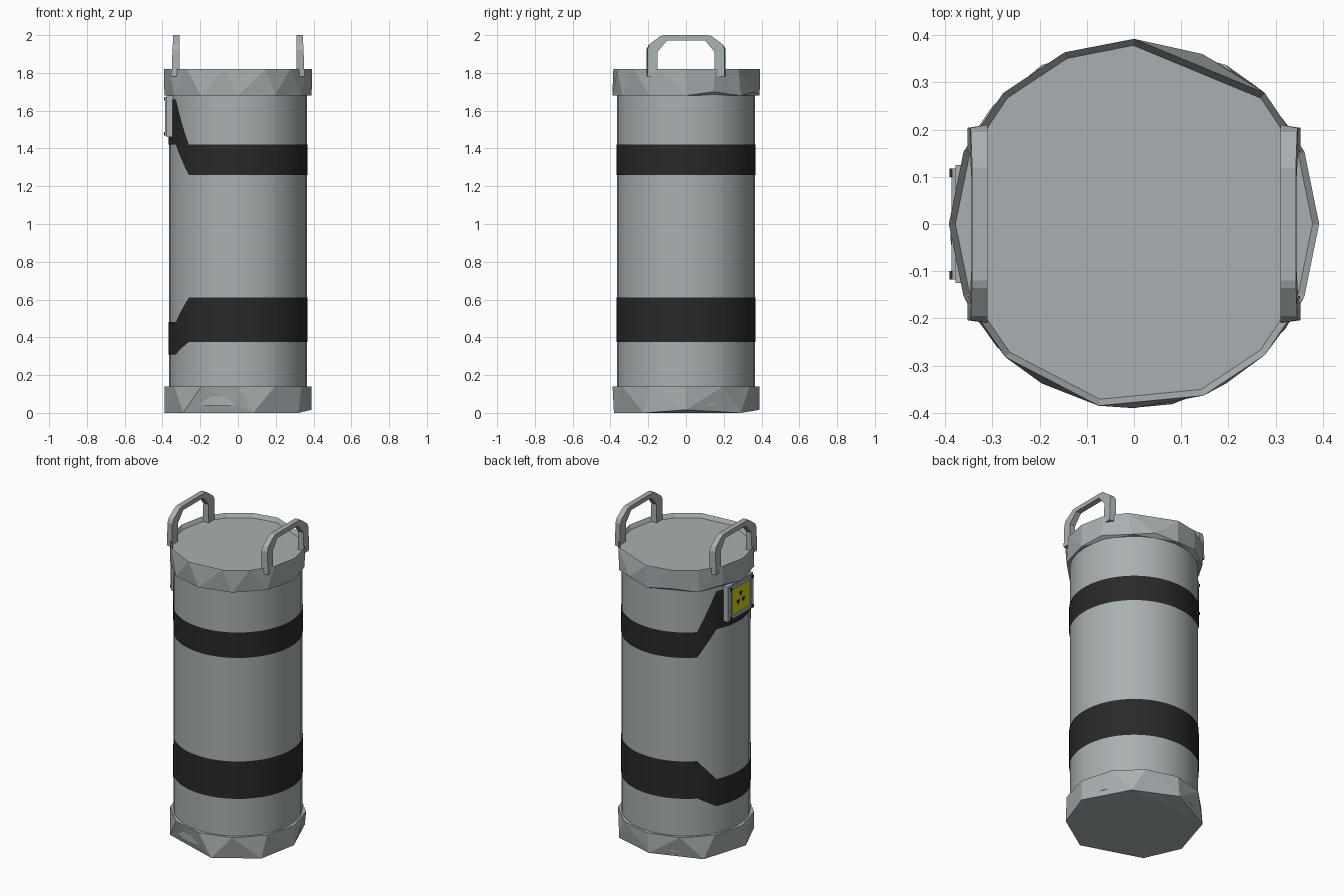
import bpy, bmesh, math
from mathutils import Vector

cube = bpy.data.objects.get("Cube")
if cube:
    bpy.data.objects.remove(cube, do_unlink=True)


def material(name, rgb):
    m = bpy.data.materials.new(name)
    m.use_nodes = True
    m.diffuse_color = (*rgb, 1)
    bsdf = next(n for n in m.node_tree.nodes if n.type == 'BSDF_PRINCIPLED')
    bsdf.inputs["Base Color"].default_value = (*rgb, 1)
    return m


GREY = material("light grey metal", (0.40, 0.43, 0.44))
BLACK = material("black paint", (0.022, 0.022, 0.022))
YELLOW = material("warning yellow", (0.62, 0.60, 0.01))


def finish(bm, name, mat, smooth=False):
    bmesh.ops.recalc_face_normals(bm, faces=bm.faces)
    mesh = bpy.data.meshes.new(name)
    bm.to_mesh(mesh)
    bm.free()
    ob = bpy.data.objects.new(name, mesh)
    bpy.context.collection.objects.link(ob)
    mesh.materials.append(mat)
    if smooth:
        bpy.context.view_layer.objects.active = ob
        ob.select_set(True)
        bpy.ops.object.shade_smooth_by_angle(angle=math.radians(35))
        ob.select_set(False)
    return ob


def polar(r, deg, z):
    a = math.radians(deg)
    return Vector((r * math.cos(a), r * math.sin(a), z))


def box(name, mat, lo, hi):
    bm = bmesh.new()
    bmesh.ops.create_cube(bm, size=1)
    lo, hi = Vector(lo), Vector(hi)
    for v in bm.verts:
        v.co = (lo + hi) / 2 + v.co * (hi - lo)
    return finish(bm, name, mat)


def prism(name, mat, outline, x0, x1):
    """Extrude a (y, z) outline along x."""
    bm = bmesh.new()
    face = bm.faces.new([bm.verts.new((x0, y, z)) for y, z in outline])
    new = bmesh.ops.extrude_face_region(bm, geom=[face])["geom"]
    for v in new:
        if isinstance(v, bmesh.types.BMVert):
            v.co.x = x1
    return finish(bm, name, mat)


# Main smooth cylinder
bm = bmesh.new()
bmesh.ops.create_cone(bm, cap_ends=True, segments=32, radius1=0.366, radius2=0.366, depth=1.74)
bmesh.ops.translate(bm, verts=bm.verts, vec=(0, 0, 0.91))
finish(bm, "body", GREY, True)


# Irregular faceted end caps, wrapped around rings of (radius, height, angles)
def rim(name, rings, recess=False):
    bm = bmesh.new()
    for r, z, angles in rings:
        for a in angles:
            bm.verts.new(polar(r, a, z))
    bmesh.ops.convex_hull(bm, input=bm.verts)
    bmesh.ops.dissolve_limit(bm, angle_limit=math.radians(1), verts=bm.verts, edges=bm.edges)
    if recess:
        top = max(bm.faces, key=lambda f: f.calc_center_median().z)
        bmesh.ops.inset_region(bm, faces=[top], thickness=0.014)
        for v in top.verts:
            v.co.z -= 0.025
    return finish(bm, name, GREY)


even = range(0, 360, 30)
rim("bottom_rim", [(0.39, 0.0, (48, 140, 186, 222, 282, 325)),
                   (0.388, 0.016, (0, 92)),
                   (0.389, 0.14, even)])
rim("top_rim", [(0.39, 1.68, (0, 48, 90, 135, 180, 210, 240, 270, 300, 330)),
                (0.388, 1.70, (22, 68, 112, 158)),
                (0.392, 1.82, (0, 23, 45, 90, 112, 135, 157, 180, 203, 226, 259, 292, 315, 337))], True)


# Painted bands that bend towards the label on the -x side
def band(name, low, high, low_shift, high_shift):
    bm = bmesh.new()
    pairs = []
    for i in range(80):
        a = i * 4.5
        t = min(1, max(0, (45 - abs(a - 180)) / 18))
        pairs.append([bm.verts.new(polar(0.369, a, low + low_shift * t)),
                      bm.verts.new(polar(0.369, a, high + high_shift * t))])
    for i, (a, b) in enumerate(pairs):
        c, d = pairs[(i + 1) % len(pairs)]
        bm.faces.new((a, c, d, b))
    return finish(bm, name, BLACK, True)


band("upper_band", 1.26, 1.42, 0.16, 0.24)
band("lower_band", 0.375, 0.61, -0.065, -0.13)

# Carrying handles: chamfered arches standing on the top rim
half_outer = [(0.21, 1.78), (0.21, 1.925), (0.195, 1.95), (0.135, 1.995), (0.12, 2.0)]
half_inner = [(0.152, 1.78), (0.152, 1.91), (0.10, 1.972)]
outer = half_outer + [(-y, z) for y, z in reversed(half_outer)]
inner = half_inner + [(-y, z) for y, z in reversed(half_inner)]
for side, label in ((1, "left"), (-1, "right")):
    ob = prism(label + "_handle", GREY, outer + inner[::-1], side * 0.31, side * 0.345)
    # Narrow the outer face so the arch edges are bevelled
    for v in ob.data.vertices:
        if abs(v.co.x) > 0.33:
            v.co.x = side * (0.352 - 0.05 * max(0, v.co.z - 1.82))
            if abs(v.co.y) > 0.2:
                v.co.y *= 0.97

# Label plate with raised frame, yellow panel, screws and warning marks
ZC = 1.57
box("label_plate", GREY, (-0.378, -0.125, ZC - 0.11), (-0.345, 0.125, ZC + 0.11))
for s in (-1, 1):
    box("label_frame_side", GREY, (-0.386, s * 0.105 - 0.012, ZC - 0.10), (-0.37, s * 0.105 + 0.012, ZC + 0.10))
    box("label_frame_bar", GREY, (-0.386, -0.1, ZC + s * 0.092 - 0.01), (-0.37, 0.1, ZC + s * 0.092 + 0.01))
    for t in (-1, 1):
        box("label_screw", BLACK, (-0.391, s * 0.108 - 0.009, ZC + t * 0.092 - 0.009),
            (-0.384, s * 0.108 + 0.009, ZC + t * 0.092 + 0.009))
box("label_panel", YELLOW, (-0.381, -0.085, ZC - 0.078), (-0.376, 0.085, ZC + 0.078))
for i in range(3):
    c = math.radians(90 + 120 * i)
    wedge = [(r * math.cos(c + o), ZC + r * math.sin(c + o))
             for r, o in ((0.018, -0.3), (0.042, -0.35), (0.042, 0.35), (0.018, 0.3))]
    prism("warning_mark", BLACK, wedge, -0.383, -0.380)
